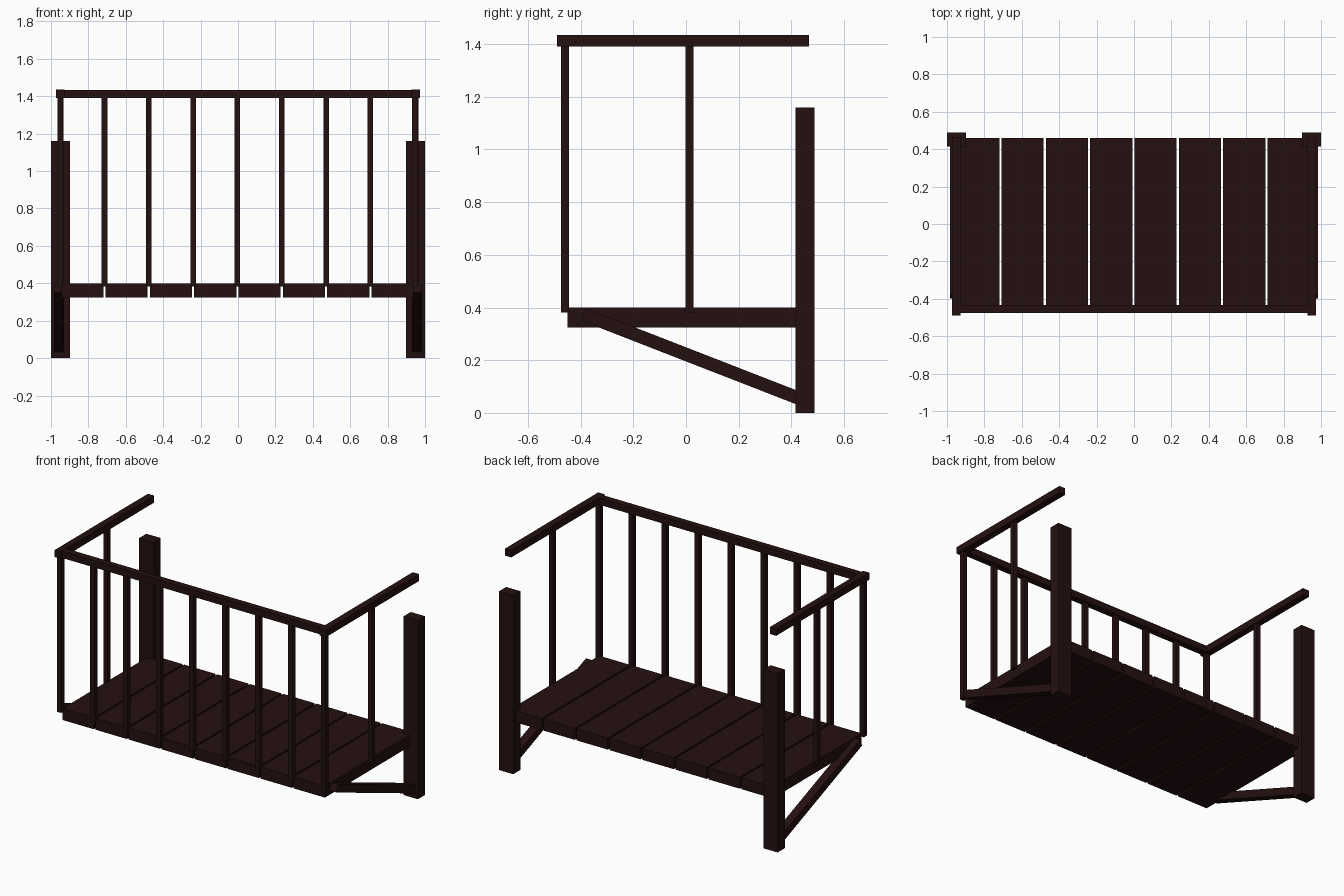
import bpy, bmesh, math
from mathutils import Matrix, Vector

cube = bpy.data.objects.get("Cube")
if cube:
    bpy.data.objects.remove(cube, do_unlink=True)

wood = bpy.data.materials.new("dark brown wood")
colour = (0.018, 0.005, 0.005, 1)
wood.diffuse_color = colour
wood.use_nodes = True
wood.node_tree.nodes["Principled BSDF"].inputs["Base Color"].default_value = colour


def beam(name, centre, size, tilt=0):
    """Rectangular timber, optionally tilted about the x axis."""
    bm = bmesh.new()
    bmesh.ops.create_cube(bm, size=1, matrix=Matrix.Diagonal((*size, 1)))
    mesh = bpy.data.meshes.new(name)
    bm.to_mesh(mesh)
    bm.free()
    mesh.materials.append(wood)
    obj = bpy.data.objects.new(name, mesh)
    obj.location = centre
    obj.rotation_euler.x = tilt
    bpy.context.collection.objects.link(obj)
    return obj


def box(name, low, high):
    low, high = Vector(low), Vector(high)
    return beam(name, (low + high) / 2, high - low)


pitch = 0.237
first = -0.951

# Floor planks
for i in range(8):
    x = first + pitch * i
    box(f"floor_plank_{i + 1}", (x + 0.006, -0.45, 0.325), (x + pitch - 0.006, 0.46, 0.4))

# Front balusters and handrail
for i in range(9):
    x = first + pitch * i
    box(f"front_baluster_{i + 1}", (x - 0.015, -0.475, 0.382), (x + 0.015, -0.444, 1.4))
box("front_rail", (-0.97, -0.476, 1.39), (0.965, -0.432, 1.434))

# Posts, braces and side railings
for side, s in (("right", -1), ("left", 1)):
    beam(f"{side}_post", (0.949 * s, 0.452, 0.58), (0.102, 0.073, 1.16))
    beam(f"{side}_rail", (0.951 * s, -0.012, 1.4125), (0.045, 0.956, 0.045))
    beam(f"{side}_baluster", (0.949 * s, 0.013, 0.89), (0.03, 0.031, 1.02))
    start, end = Vector((0.957 * s, 0.44, 0.051)), Vector((0.957 * s, -0.39, 0.374))
    run = end - start
    beam(f"{side}_brace", (start + end) / 2, (0.055, run.length, 0.05),
         math.atan2(run.z, run.y) - math.pi)
